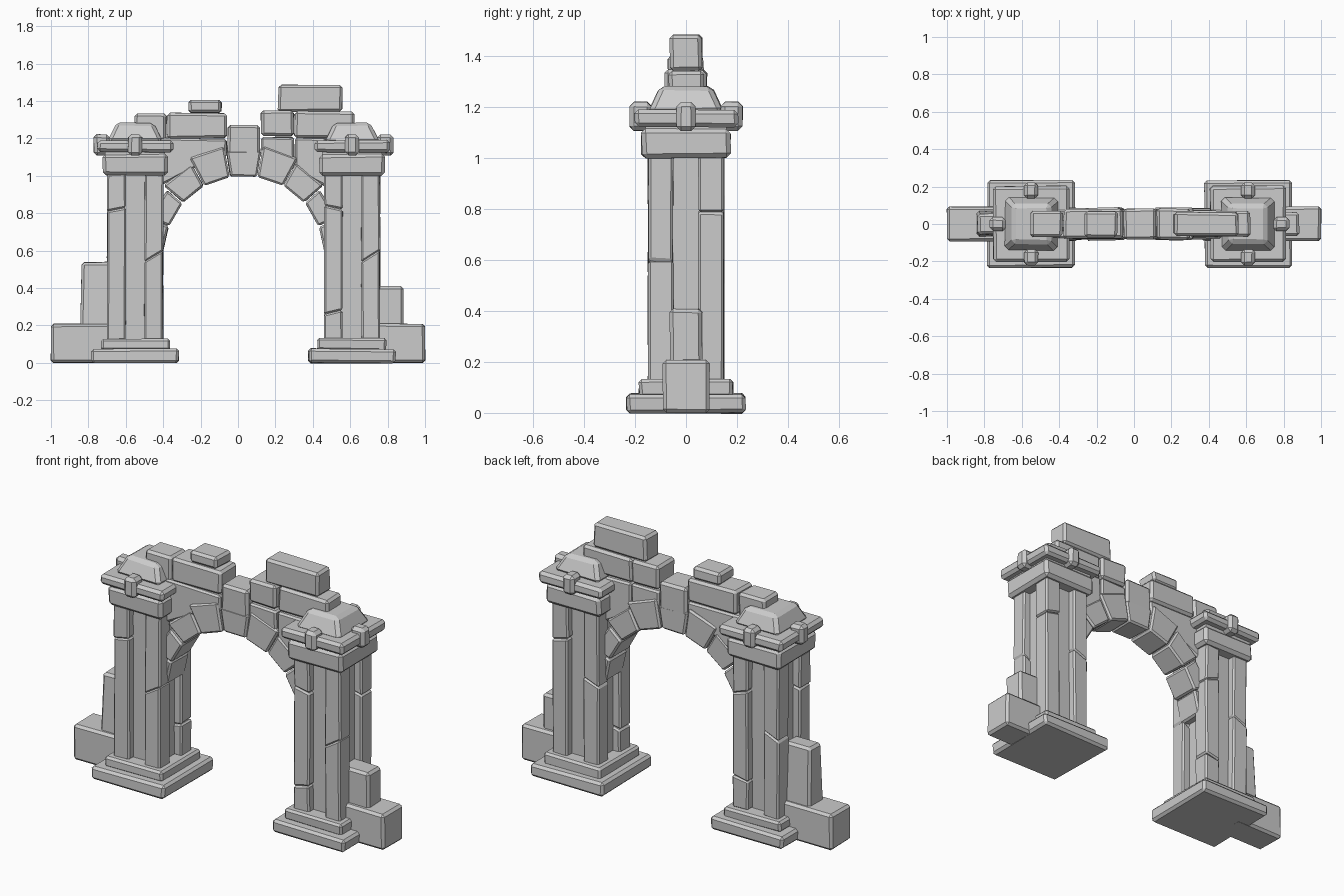
import bpy, bmesh, math, random
from mathutils import Vector

random.seed(4)
if "Cube" in bpy.data.objects:
    bpy.data.objects.remove(bpy.data.objects["Cube"])

stone = bpy.data.materials.new("grey_stone")
stone.use_nodes = True
GREY = (0.6, 0.6, 0.6, 1)
stone.diffuse_color = GREY
stone.node_tree.nodes["Principled BSDF"].inputs["Base Color"].default_value = GREY


def finish(name, bm, bevel, jitter=0.0):
    """Roughen the corners, chip the edges and link the stone."""
    for v in bm.verts:
        v.co += Vector([random.uniform(-jitter, jitter) for _ in range(3)])
    bmesh.ops.recalc_face_normals(bm, faces=bm.faces)
    if bevel:
        bmesh.ops.bevel(bm, geom=bm.edges[:], offset=bevel, segments=1,
                        affect='EDGES', clamp_overlap=True)
    mesh = bpy.data.meshes.new(name)
    bm.to_mesh(mesh)
    bm.free()
    mesh.materials.append(stone)
    ob = bpy.data.objects.new(name, mesh)
    bpy.context.collection.objects.link(ob)
    return ob


def block(name, x, y, z, bevel=0.012, jitter=0.004, taper=0.0, tilt=(0, 0)):
    """Box from ranges; taper insets the top, tilt slants bottom and top."""
    bm = bmesh.new()
    bmesh.ops.create_cube(bm, size=1)
    cx, cy = sum(x) / 2, sum(y) / 2
    for v in bm.verts:
        top = v.co.z > 0
        sx, sy = math.copysign(1, v.co.x), math.copysign(1, v.co.y)
        inset = taper if top else 0
        v.co = (cx + sx * ((x[1] - x[0]) / 2 - inset),
                cy + sy * ((y[1] - y[0]) / 2 - inset),
                z[top] + sx * tilt[top])
    return finish(name, bm, bevel, jitter)


def prism(name, outline, depth, bevel=0.01, jitter=0.003):
    """Extrude an x-z outline symmetrically along y."""
    bm = bmesh.new()
    front = bm.faces.new([bm.verts.new((x, -depth, z)) for x, z in outline])
    new = bmesh.ops.extrude_face_region(bm, geom=[front])["geom"]
    for v in new:
        if isinstance(v, bmesh.types.BMVert):
            v.co.y = depth
    return finish(name, bm, bevel, jitter)


def post(name, x, y, cuts):
    """Corner shaft broken into stones by slanted cracks."""
    levels = [(0.12, 0)] + cuts + [(1.01, 0)]
    for i, (low, high) in enumerate(zip(levels, levels[1:])):
        block(f"{name}_{i + 1}", x, y, (low[0], high[0]), 0.009, 0.003,
              tilt=(low[1], high[1]))


def pillar(side, cx, cracks):
    def square(name, half, z, **kw):
        return block(f"{side}_{name}", (cx - half, cx + half), (-half, half), z, **kw)

    # stepped base
    square("base_step", 0.233, (0, 0.075), bevel=0.014)
    square("base_upper_step", 0.184, (0.065, 0.13))
    # recessed core with four corner shafts
    square("core", 0.105, (0.1, 1.02), bevel=0, jitter=0)
    for (sx, sy), cuts in zip(((-1, -1), (1, -1), (-1, 1), (1, 1)), cracks):
        xs = sorted((cx + sx * 0.05, cx + sx * 0.149))
        ys = sorted((sy * 0.05, sy * 0.149))
        post(f"{side}_shaft_{'front' if sy < 0 else 'back'}_{'a' if sx < 0 else 'b'}",
             xs, ys, cuts)
    # capital, ledge and sloped crown
    square("capital", 0.174, (1.0, 1.115), bevel=0.018)
    square("ledge", 0.203, (1.125, 1.19), bevel=0.016)
    square("ledge_neck", 0.16, (1.09, 1.15), bevel=0, jitter=0)
    square("crown", 0.148, (1.18, 1.283), taper=0.048, bevel=0.018)
    # clamps over the ledge
    for i in range(4):
        dx, dy = ((1, 0), (0, 1), (-1, 0), (0, -1))[i]
        r = (0.135, 0.222)
        xs = sorted(cx + dx * v for v in r) if dx else (cx - 0.037, cx + 0.037)
        ys = sorted(dy * v for v in r) if dy else (-0.037, 0.037)
        block(f"{side}_clamp_{i + 1}", xs, ys, (1.108, 1.222), 0.018, 0.002)


pillar("right", -0.55, ([(0.82, 0.012)], [(0.57, 0.03)],
                        [(0.6, 0.02)], [(0.3, 0.01), (0.8, -0.015)]))
pillar("left", 0.61, ([(0.27, 0.01), (0.83, -0.012)], [(0.57, 0.03)],
                      [(0.6, 0.02)], [(0.8, -0.012)]))

# arch stones
CX, CZ, STEP = 0.03, 0.57, 19.5
OUTER = (0.53, 0.54, 0.57, 0.6, 0.57, 0.6, 0.57, 0.54, 0.53)


def arc(radius, degrees):
    a = math.radians(degrees)
    return CX + radius * math.sin(a), CZ + radius * math.cos(a)


for i, outer in enumerate(OUTER):
    a, b = (i - 4.5) * STEP + 0.3, (i - 3.5) * STEP - 0.3
    prism(f"arch_stone_{i + 1}", [arc(0.432, a), arc(outer, a), arc(outer, b),
                                  arc(0.432, b)], 0.083 + 0.005 * (i % 2))

# spandrel stones following the arch
prism("spandrel_right", [(-0.42, 0.94), (-0.42, 1.2), (-0.062, 1.195),
                         (-0.062, 1.1), (-0.24, 1.04)], 0.078)
prism("spandrel_left_inner", [(0.122, 1.1), (0.122, 1.205), (0.298, 1.205),
                              (0.298, 1.03)], 0.08)
prism("spandrel_left_outer", [(0.304, 1.03), (0.304, 1.2), (0.47, 1.2),
                              (0.47, 0.94)], 0.076)

# wall stones above the arch: x range, z range, half depth
for name, x, z, d in (
        ("wall_middle", (-0.055, 0.116), (1.1, 1.272), 0.08),
        ("wall_right_outer", (-0.555, -0.382), (1.19, 1.33), 0.07),
        ("wall_right_inner", (-0.376, -0.06), (1.2, 1.337), 0.08),
        ("wall_left_inner", (0.122, 0.3), (1.21, 1.346), 0.082),
        ("wall_left_outer", (0.304, 0.62), (1.2, 1.343), 0.068),
        ("small_top_stone", (-0.265, -0.088), (1.335, 1.408), 0.07),
        ("large_top_stone", (0.215, 0.556), (1.343, 1.487), 0.063)):
    block(name, x, (-d, d), z, 0.014)

# fallen stones beside the pillars
block("right_low_stone", (-1.0, -0.68), (-0.092, 0.092), (0, 0.208), 0.014, 0.002)
block("right_upright_stone", (-0.845, -0.66), (-0.066, 0.066), (0.19, 0.537), 0.014,
      taper=0.012)
block("left_low_stone", (0.74, 1.0), (-0.092, 0.092), (0, 0.208), 0.014, 0.002)
block("left_upright_stone", (0.7, 0.882), (-0.062, 0.062), (0.19, 0.408), 0.014)
